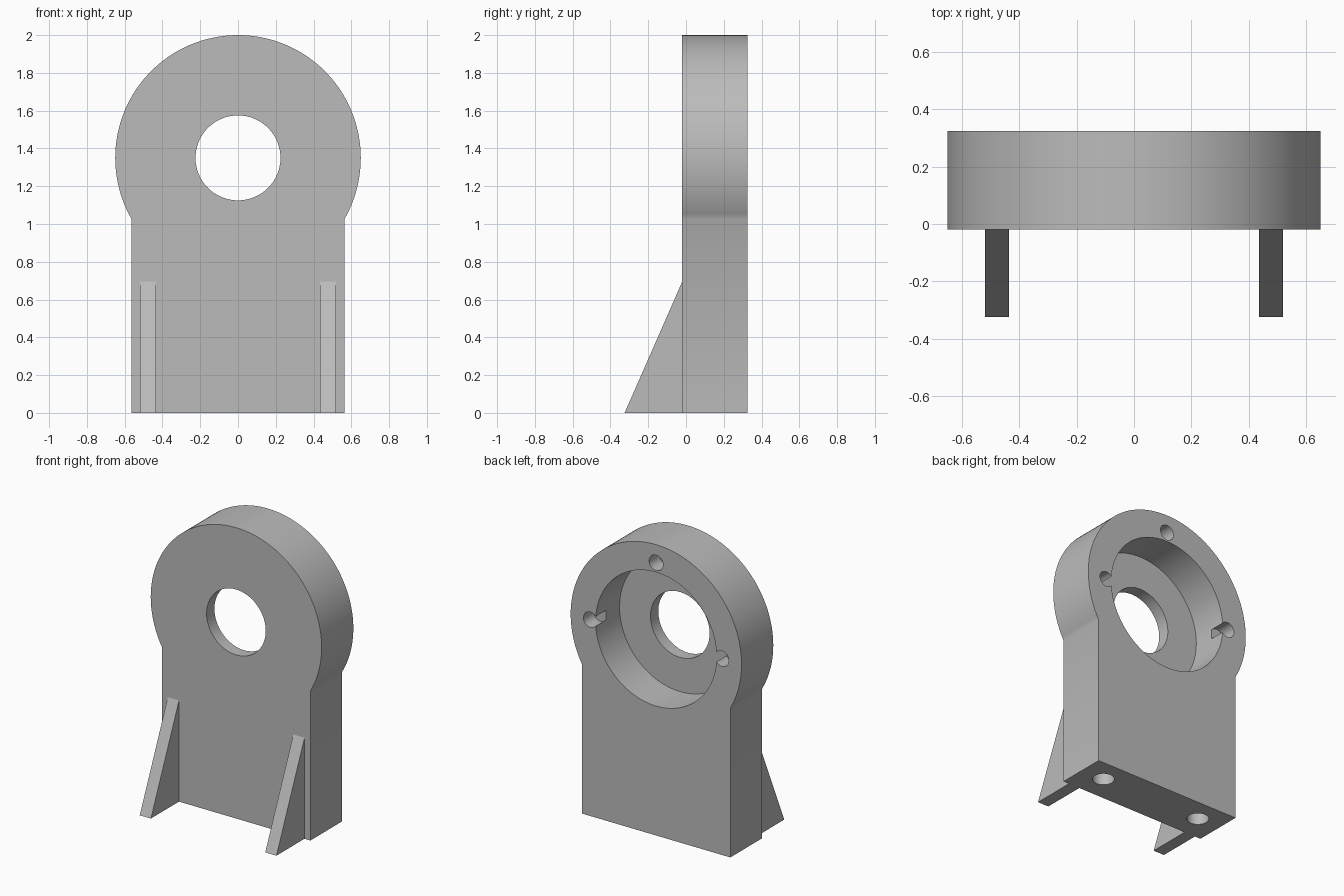
import bpy, bmesh, math
from mathutils import Matrix

if "Cube" in bpy.data.objects:
    bpy.data.objects.remove(bpy.data.objects["Cube"])

FRONT, BACK = -0.02, 0.325
HALF, RADIUS, AXIS_Z = 0.565, 0.65, 1.35

grey = bpy.data.materials.new("plain grey")
grey.use_nodes = True
colour = (0.5, 0.5, 0.5, 1)
grey.diffuse_color = colour
grey.node_tree.nodes["Principled BSDF"].inputs["Base Color"].default_value = colour


def add_object(name, bm):
    bmesh.ops.recalc_face_normals(bm, faces=bm.faces)
    mesh = bpy.data.meshes.new(name)
    bm.to_mesh(mesh)
    bm.free()
    mesh.materials.append(grey)
    obj = bpy.data.objects.new(name, mesh)
    bpy.context.collection.objects.link(obj)
    return obj


def prism(name, points, offset):
    """Extrude a closed outline of 3D points along an offset."""
    bm = bmesh.new()
    face = bm.faces.new([bm.verts.new(p) for p in points])
    geom = bmesh.ops.extrude_face_region(bm, geom=[face])["geom"]
    verts = [g for g in geom if isinstance(g, bmesh.types.BMVert)]
    bmesh.ops.translate(bm, verts=verts, vec=offset)
    return add_object(name, bm)


def cylinder(name, radius, length, centre, along_y=True, sides=48):
    bm = bmesh.new()
    turn = Matrix.Rotation(math.pi / 2, 4, "X") if along_y else Matrix()
    bmesh.ops.create_cone(bm, cap_ends=True, segments=sides, radius1=radius,
                          radius2=radius, depth=length,
                          matrix=Matrix.Translation(centre) @ turn)
    obj = add_object(name, bm)
    obj.hide_render = True
    return obj


def activate(obj):
    bpy.ops.object.select_all(action="DESELECT")
    obj.select_set(True)
    bpy.context.view_layer.objects.active = obj


def cut(body, cutter):
    mod = body.modifiers.new(cutter.name, "BOOLEAN")
    mod.operation, mod.solver, mod.object = "DIFFERENCE", "EXACT", cutter
    activate(body)
    bpy.ops.object.modifier_apply(modifier=mod.name)
    bpy.data.objects.remove(cutter)


# Upright plate with a round head
start = -math.acos(HALF / RADIUS)
sweep = math.pi - 2 * start
steps = 96
outline = [(-HALF, FRONT, 0), (HALF, FRONT, 0)]
for i in range(steps + 1):
    a = start + sweep * i / steps
    outline.append((RADIUS * math.cos(a), FRONT, AXIS_Z + RADIUS * math.sin(a)))
body = prism("bearing_housing", outline, (0, BACK - FRONT, 0))

# Shaft hole and the wide bearing seat behind it
cut(body, cylinder("shaft_hole", 0.225, 2, (0, 0, AXIS_Z), sides=64))
cut(body, cylinder("bearing_seat", 0.46, 0.52, (0, BACK, AXIS_Z), sides=96))

# Three blind screw holes around the seat
for x, z in ((-0.5, 0), (0.5, 0), (0, 0.525)):
    cut(body, cylinder("screw_hole", 0.053, 0.22, (x, BACK, AXIS_Z + z), sides=32))

# Two blind mounting holes in the base
for side in (-1, 1):
    cut(body, cylinder("mounting_hole", 0.07, 0.8, (side * 0.39, 0.163, 0), False))

activate(body)
bpy.ops.object.shade_smooth_by_angle(angle=math.radians(30))

# Sloping front ribs
for side, label in ((-1, "right"), (1, "left")):
    x = side * 0.435
    profile = [(x, -0.325, 0), (x, FRONT, 0), (x, FRONT, 0.695)]
    prism(label + "_rib", profile, (side * 0.085, 0, 0))
